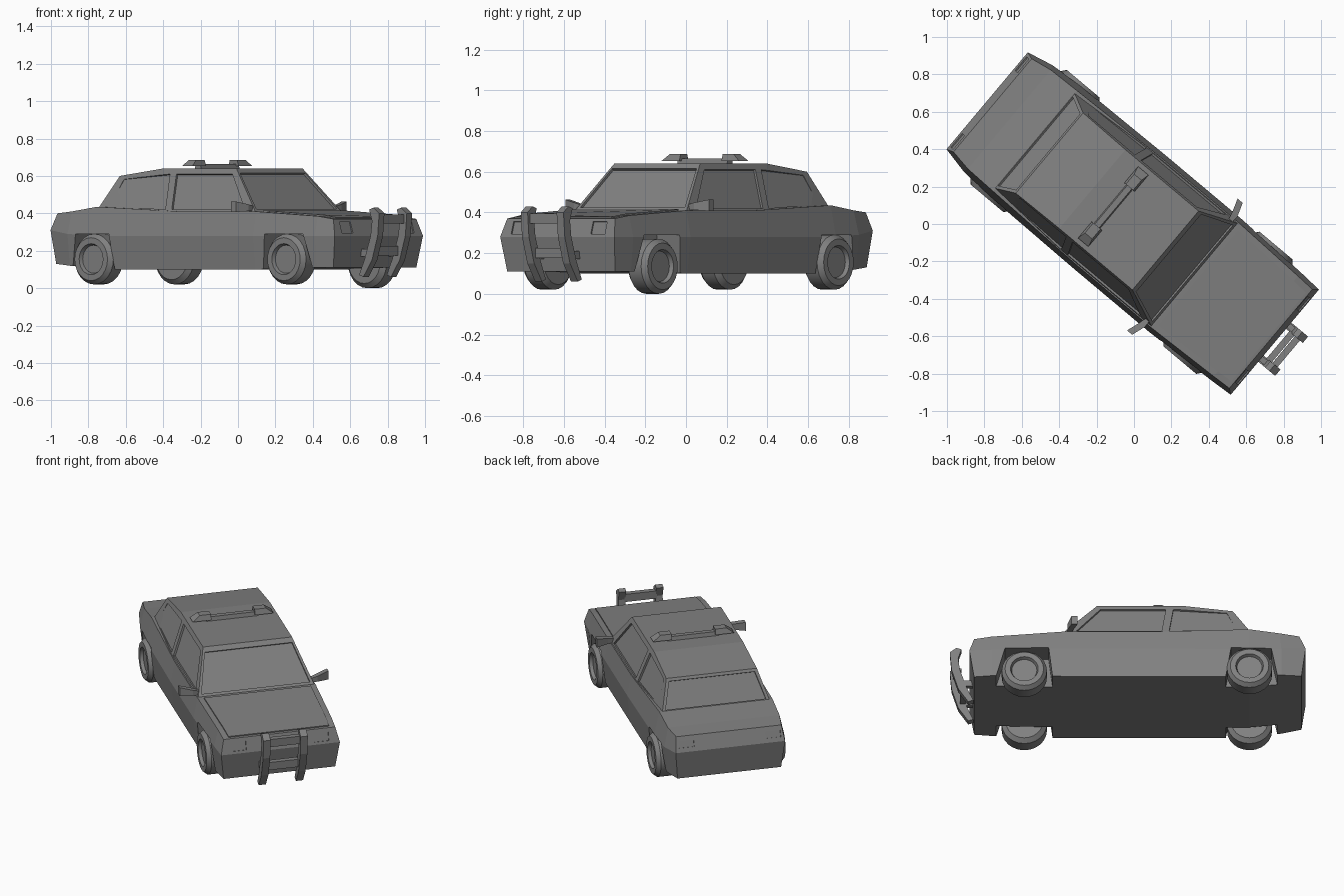
import bpy, bmesh, math
from mathutils import Matrix, Vector

cube = bpy.data.objects.get("Cube")
if cube:
    bpy.data.objects.remove(cube, do_unlink=True)

# One flat grey for everything
grey = bpy.data.materials.new("plain_grey")
grey.use_nodes = True
grey.diffuse_color = (0.22, 0.22, 0.22, 1)
grey.node_tree.nodes["Principled BSDF"].inputs["Base Color"].default_value = (0.22, 0.22, 0.22, 1)

parts = []


def add(name, bm):
    """Turn a bmesh into a named object; the car is modelled nose to +x."""
    bmesh.ops.recalc_face_normals(bm, faces=bm.faces[:])
    mesh = bpy.data.meshes.new(name)
    bm.to_mesh(mesh)
    bm.free()
    mesh.materials.append(grey)
    obj = bpy.data.objects.new(name, mesh)
    bpy.context.collection.objects.link(obj)
    parts.append(obj)
    return obj


def loft(name, rings):
    """Skin equal rings; the ends are capped with ladder quads."""
    bm = bmesh.new()
    rows = [[bm.verts.new(p) for p in ring] for ring in rings]
    n = len(rows[0])
    for a, b in zip(rows, rows[1:]):
        for i in range(n):
            j = (i + 1) % n
            bm.faces.new((a[i], a[j], b[j], b[i]))
    for cap in (rows[0], rows[-1]):
        for i in range(n // 2 - 1):
            bm.faces.new((cap[i], cap[i + 1], cap[n - 2 - i], cap[n - 1 - i]))
    return add(name, bm)


def prism(name, corners, offset, start=None):
    """Extrude a polygon along an offset vector."""
    offset = Vector(offset)
    start = -offset if start is None else Vector(start)
    bm = bmesh.new()
    lo = [bm.verts.new(Vector(c) + start) for c in corners]
    hi = [bm.verts.new(Vector(c) + offset) for c in corners]
    bm.faces.new(lo)
    bm.faces.new(hi)
    for i in range(len(lo)):
        j = (i + 1) % len(lo)
        bm.faces.new((lo[i], lo[j], hi[j], hi[i]))
    return add(name, bm)


def recess(target, corners, depth=0.012):
    """Sink a shallow pane into the target."""
    a, b, c = (Vector(p) for p in corners[:3])
    cut(target, prism("cutter", corners, (b - a).cross(c - a).normalized() * depth))


def cut(target, cutter):
    cutter.hide_render = True
    mod = target.modifiers.new("cut", "BOOLEAN")
    mod.operation, mod.solver, mod.object = "DIFFERENCE", "EXACT", cutter
    bpy.context.view_layer.objects.active = target
    bpy.ops.object.modifier_apply(modifier=mod.name)
    parts.remove(cutter)
    bpy.data.objects.remove(cutter, do_unlink=True)


def mirrored(half):
    """Close a half cross-section by mirroring it across y."""
    return [(x, -y, z) for x, y, z in half] + [(x, y, z) for x, y, z in reversed(half)]


# Lower body: bottom edge, waist and belt line at each station
body = loft("body", [mirrored(s) for s in (
    [(-1.0, .32, .13), (-1.025, .338, .31), (-.987, .325, .40)],
    [(-.88, .35, .12), (-.88, .37, .29), (-.87, .345, .41)],
    [(-.69, .37, .10), (-.69, .383, .28), (-.69, .35, .435)],
    [(-.1, .37, .10), (-.1, .39, .28), (-.1, .365, .41)],
    [(.43, .37, .10), (.43, .39, .28), (.43, .365, .41)],
    [(.85, .36, .11), (.85, .375, .28), (.85, .35, .385)],
    [(.955, .345, .11), (.983, .367, .28), (.955, .345, .37)])])

# Cabin: belt and roof edge at each station
cabin = loft("cabin", [mirrored(s) for s in (
    [(-.70, .335, .42), (-.59, .28, .60)],
    [(-.25, .362, .40), (-.29, .275, .64)],
    [(.43, .362, .40), (.22, .275, .64)])])

# Wheel arches
for side in (-1, 1):
    for x0, x1, x2, x3 in ((.48, .51, .77, .84), (-.87, -.82, -.58, -.54)):
        arch = [(x0, 0, .05), (x1, 0, .29), (x2, 0, .29), (x3, 0, .05)]
        cut(body, prism("cutter", arch, (0, side * .5, 0), (0, side * .24, 0)))

# Windscreen and rear window
for base, top in (((.41, .335, .423), (.242, .27, .615)), ((-.69, .31, .442), (-.60, .265, .584))):
    mirror = lambda p: (p[0], -p[1], p[2])
    recess(cabin, [base, top, mirror(top), mirror(base)])

# Side windows, lying on the sloping cabin sides
for side in (-1, 1):
    for pane in (((-.165, .42), (.345, .42), (.20, .61), (-.19, .61)),
                 ((-.615, .445), (-.21, .42), (-.235, .61), (-.555, .585))):
        recess(cabin, [(x, side * (.362 - (z - .40) * .363), z) for x, z in pane])

# Headlights and tail lights
for side in (-1, 1):
    for lo, hi, y0, y1 in (((.978, .295), (.96, .355), .21, .30),
                           ((-1.014, .335), (-.998, .375), .22, .315)):
        recess(body, [(lo[0], side * y0, lo[1]), (lo[0], side * y1, lo[1]),
                      (hi[0], side * y1, hi[1]), (hi[0], side * y0, hi[1])], .007)

# Bonnet panel
prism("bonnet", [(.45, -.33, .41), (.45, .33, .41), (.85, .315, .387),
                 (.94, .31, .373), (.94, -.31, .373), (.85, -.315, .387)], (0, 0, .006))


# Wheels: tyre and sunken rim turned from one profile
def wheel(name, x, side, z):
    profile = [(0, .27), (.11, .27), (.135, .295), (.135, .375), (.115, .40),
               (.083, .40), (.075, .38), (0, .38)]
    bm = bmesh.new()
    verts = [bm.verts.new((r, y * side, 0)) for r, y in profile]
    edges = [bm.edges.new(pair) for pair in zip(verts, verts[1:])]
    bmesh.ops.spin(bm, geom=verts + edges, cent=(0, 0, 0), axis=(0, 1, 0),
                   angle=math.tau, steps=24)
    bmesh.ops.remove_doubles(bm, verts=bm.verts[:], dist=.0005)
    bmesh.ops.translate(bm, vec=(x, 0, z), verts=bm.verts[:])
    return add(name, bm)


wheels = [wheel("front_left_wheel", .655, 1, .135), wheel("front_right_wheel", .655, -1, .155),
          wheel("rear_left_wheel", -.69, 1, .155), wheel("rear_right_wheel", -.69, -1, .155)]

# Push bar: two curved uprights and two cross bars
upright = [(1.06, .43), (1.10, .40), (1.09, .28), (1.05, .15), (.99, .06),
           (.96, .07), (1.0, .16), (1.04, .28), (1.05, .36), (1.03, .42)]
for label, y in (("left", .115), ("right", -.115)):
    prism(label + "_push_bar_upright", [(x, y, z) for x, z in upright], (0, .022, 0))
for label, x, z in (("upper", 1.06, .37), ("lower", 1.02, .20)):
    prism(label + "_push_bar_rail", [(x - .015, 0, z - .025), (x + .02, 0, z - .025),
                                     (x + .02, 0, z + .025), (x - .015, 0, z + .025)], (0, .10, 0))
for label, y in (("left", .115), ("right", -.115)):
    prism(label + "_push_bar_mount", [(.94, y, .17), (1.03, y, .17), (1.03, y, .21), (.94, y, .21)],
          (0, .015, 0))


# Roof bar: thin strip with a tapered lamp at each end
def block(name, x, half, y0, y1, z0, z1, lean):
    loft(name, [[(x - half, y0, z0), (x + half, y0, z0), (x + half, y1, z0), (x - half, y1, z0)],
                [(x - half * .7, y0, z1), (x + half * .7, y0, z1),
                 (x + half * .7, y1 - lean, z1), (x - half * .7, y1 - lean, z1)]])


block("roof_bar", -.145, .022, -.16, .16, .638, .665, 0)
for label, side in (("left", 1), ("right", -1)):
    block(label + "_roof_lamp", -.145, .036, side * .135, side * .25, .652, .686, side * .045)

# Door mirrors: small at the door, wider outside
for label, side in (("left", 1), ("right", -1)):
    loft(label + "_door_mirror", [
        [(x - dx, side * y, z - dz), (x + dx, side * y, z - dz),
         (x + dx, side * y, z + dz), (x - dx, side * y, z + dz)]
        for x, y, z, dx, dz in ((.385, .34, .425, .012, .012), (.38, .385, .43, .018, .018),
                                (.355, .46, .435, .018, .028))])

# Smooth tyres, then turn the whole car to its resting heading
bpy.ops.object.select_all(action="DESELECT")
for obj in wheels:
    obj.select_set(True)
bpy.context.view_layer.objects.active = wheels[0]
bpy.ops.object.shade_smooth_by_angle(angle=math.radians(35))
heading = Matrix.Rotation(math.radians(-40), 4, "Z")
for obj in parts:
    obj.data.transform(heading)
